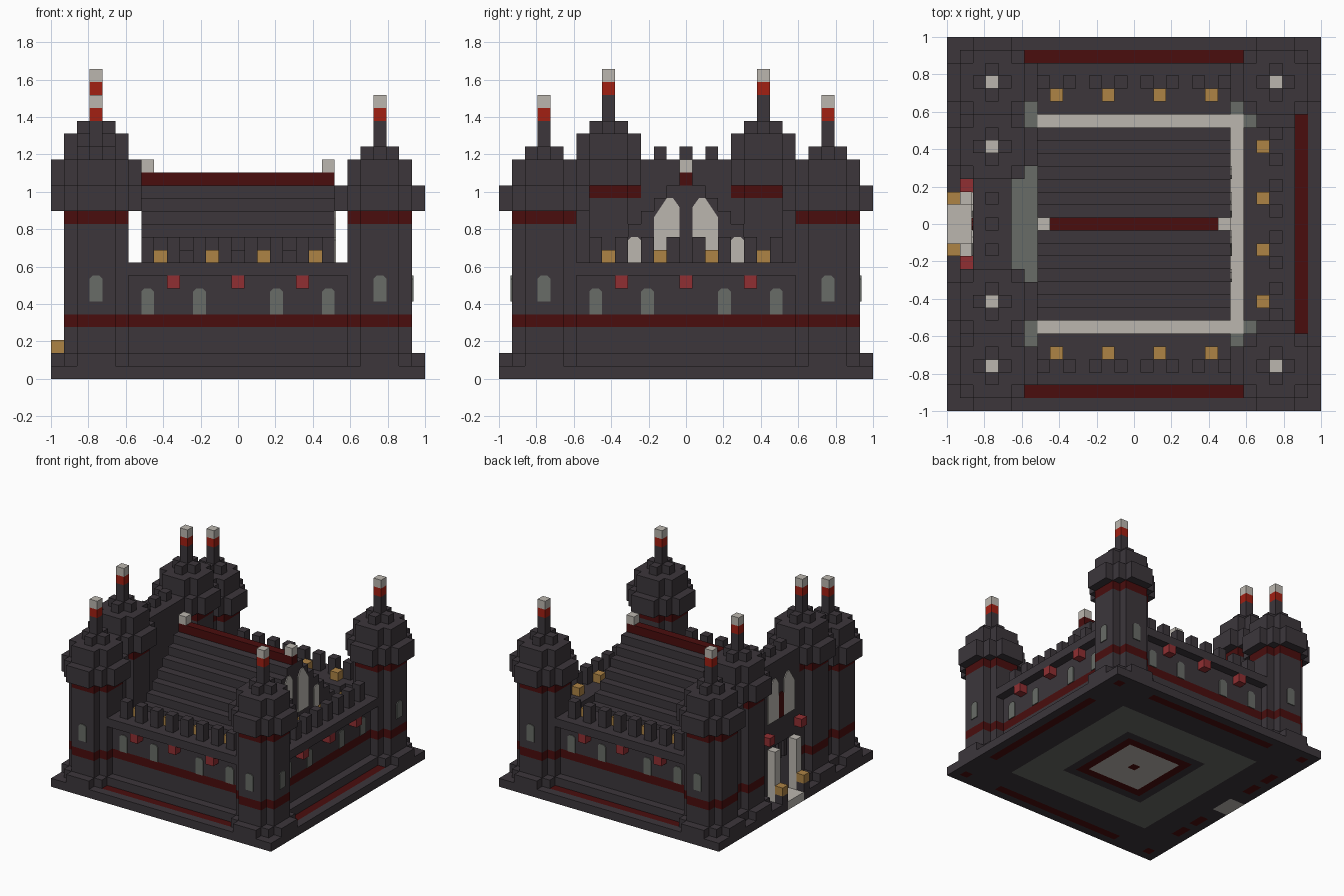
import bpy, bmesh
from mathutils import Matrix, Vector
from math import pi

cube = bpy.data.objects.get("Cube")
if cube:
    bpy.data.objects.remove(cube, do_unlink=True)

U = 2 / 29  # one block; all sizes below are in blocks from the centre


def material(name, rgb):
    m = bpy.data.materials.new(name)
    m.use_nodes = True
    m.diffuse_color = (*rgb, 1)
    m.node_tree.nodes["Principled BSDF"].inputs["Base Color"].default_value = (*rgb, 1)
    return m


STONE = material("dark_stone", (0.045, 0.037, 0.044))
MAROON = material("maroon", (0.068, 0.004, 0.004))
RED = material("bright_red", (0.36, 0.014, 0.006))
PALE = material("pale_stone", (0.5, 0.47, 0.43))
GOLD = material("gold", (0.42, 0.23, 0.06))
GREY = material("grey_stone", (0.14, 0.15, 0.135))
LANTERN = material("lantern_red", (0.28, 0.028, 0.032))


def finish(bm, name, mats, turn=0):
    bmesh.ops.recalc_face_normals(bm, faces=bm.faces)
    bm.transform(Matrix.Rotation(turn * pi / 2, 4, 'Z') @ Matrix.Scale(U, 4))
    mesh = bpy.data.meshes.new(name)
    bm.to_mesh(mesh)
    bm.free()
    for m in mats:
        mesh.materials.append(m)
    ob = bpy.data.objects.new(name, mesh)
    bpy.context.collection.objects.link(ob)
    return ob


def boxes(name, mat, items, turn=0):
    """Boxes given as x range, y range, z range; turn counts quarter turns."""
    bm = bmesh.new()
    for lo_hi in items:
        lo, hi = Vector(lo_hi[0::2]), Vector(lo_hi[1::2])
        size = hi - lo
        bmesh.ops.create_cube(bm, size=1, matrix=Matrix.Translation((lo + hi) / 2)
                              @ Matrix.Diagonal((*size, 1)))
    return finish(bm, name, [mat], turn)


def extrude_outline(bm, points, offset):
    face = bm.faces.new([bm.verts.new(p) for p in points])
    new = bmesh.ops.extrude_face_region(bm, geom=[face])["geom"]
    bmesh.ops.translate(bm, vec=offset,
                        verts=[v for v in new if isinstance(v, bmesh.types.BMVert)])


def plates(name, mat, outlines, face, turn=0):
    """Thin plates on the outer face of a wall, outlines in x and z."""
    bm = bmesh.new()
    for pts in outlines:
        extrude_outline(bm, [(x, -face, z) for x, z in pts], (0, -0.1, 0))
    return finish(bm, name, [mat], turn)


def arch(x, z0, z1, w=0.5, c=0.25):
    return [(x - w, z0), (x + w, z0), (x + w, z1 - c), (x + w - c, z1),
            (x - w + c, z1), (x - w, z1 - c)]


def mirrored(pts):
    return [pts, [(-x, z) for x, z in pts]]


def disc(name, mat, cx, cy, width, z0, z1):
    """Block-stepped round prism of odd width."""
    r = width / 2
    quarter = {1: [(r, r)],
               3: [(r, r - 1), (r - 1, r - 1), (r - 1, r)],
               5: [(r, r - 1), (r - 1, r - 1), (r - 1, r)],
               7: [(r, r - 2), (r - 1, r - 2), (r - 1, r - 1), (r - 2, r - 1), (r - 2, r)]}[width]
    pts = []
    for _ in range(4):
        pts += quarter
        quarter = [(-y, x) for x, y in quarter]
    bm = bmesh.new()
    extrude_outline(bm, [(cx + x, cy + y, z0) for x, y in pts], (0, 0, z1 - z0))
    return finish(bm, name, [mat])


# Floor slab, coloured by block position
bm = bmesh.new()
bmesh.ops.create_grid(bm, x_segments=29, y_segments=29, size=14.5)
top = bmesh.ops.extrude_face_region(bm, geom=bm.faces[:])["geom"]
bmesh.ops.translate(bm, vec=(0, 0, 1), verts=[v for v in top if isinstance(v, bmesh.types.BMVert)])
for f in bm.faces:
    p = f.calc_center_median()
    ax, ay = abs(p.x), abs(p.y)
    near, far = min(ax, ay), max(ax, ay)
    side = 0.1 < p.z < 0.9
    if p.x < -12.5 and ay < 1.5:
        f.material_index = 2
    elif side:
        f.material_index = 0
    elif 12.5 < far < 13.5:
        if p.x < -12.5 and near < 12.5:
            strip = int(near + 0.5) in (4, 5, 7, 8)
        else:
            strip = near < 8.5 or near > 12.5
        f.material_index = 1 if strip else 0
    elif far < 9.5:
        if far < 0.5 or 3.5 < far < 4.5:
            f.material_index = 1
        elif far < 3.5:
            f.material_index = 2
        elif far > 5.5:
            f.material_index = 3
finish(bm, "floor_slab", [STONE, MAROON, PALE, GREY])

# Curtain walls on the three closed sides
for turn, label in enumerate(("front", "right", "back")):
    for part, mat, z0, z1 in (("lower", STONE, 1, 4), ("band", MAROON, 4, 5), ("upper", STONE, 5, 9)):
        boxes(f"{label}_wall_{part}", mat, [(-7.5, 7.5, -11.5, -8.5, z0, z1),
                                            (-9.5, -7.5, -11.5, -9.5, z0, z1),
                                            (7.5, 9.5, -11.5, -9.5, z0, z1)], turn)
    boxes(f"{label}_ledge_and_plinth", STONE, [(-8.5, 8.5, -12.5, -11.5, 8, 9),
                                               (-8.5, 8.5, -12.5, -11.5, 1, 2)], turn)
    boxes(f"{label}_battlements", STONE,
          [(x - .5, x + .5, -11.5, -10.5, 9, 11) for x in range(-7, 8, 2)], turn)
    boxes(f"{label}_walkway_lamps", GOLD,
          [(x - .5, x + .5, -10.5, -9.5, 9, 10) for x in (-6, -2, 2, 6)], turn)
    boxes(f"{label}_red_lanterns", LANTERN,
          [(x - .5, x + .5, -12.5, -11.5, 7, 8) for x in (-5, 0, 5)], turn)
    plates(f"{label}_wall_windows", GREY, [arch(x, 5, 7) for x in (-7, -3, 3, 7)], 11.5, turn)
    plates(f"{label}_tower_windows", GREY, [arch(x, 6, 8) for x in (-11, 11)], 13.5, turn)


# Towers: four corner towers and two taller gate towers
def tower(label, cx, cy, lift):
    layers = [("foot", STONE, 7, 1, 2), ("lower_shaft", STONE, 5, 2, 4),
              ("low_band", MAROON, 5, 4, 5), ("shaft", STONE, 5, 5, 12 + lift),
              ("high_band", MAROON, 5, 12 + lift, 13 + lift),
              ("cap", STONE, 7, 13 + lift, 15 + lift), ("dome", STONE, 5, 15 + lift, 17 + lift),
              ("dome_top", STONE, 3, 17 + lift, 18 + lift), ("spire", STONE, 1, 18 + lift, 20 + lift),
              ("spire_red", RED, 1, 20 + lift, 21 + lift), ("spire_tip", PALE, 1, 21 + lift, 22 + lift)]
    for part, mat, width, z0, z1 in layers:
        disc(f"{label}_{part}", mat, cx, cy, width, z0, z1)


for sy, end in ((-1, "front"), (1, "back")):
    tower(f"{end}_left_tower", 11, 11 * sy, 0)
    tower(f"{end}_right_tower", -11, 11 * sy, 0)
    tower(f"{end}_gate_tower", -11, 6 * sy, 2)

# Great hall with stepped roof
boxes("hall_body", STONE, [(-7.5, 7.5, -6.5, 6.5, 1, 8)])
boxes("hall_roof", STONE, [(-7.5, 7.5, -d - .5, d + .5, 15 - d, 16 - d) for d in range(1, 8)])
boxes("roof_ridge", MAROON, [(-7.5, 7.5, -.5, .5, 15, 16)])
boxes("ridge_ends", PALE, [(s * 7 - .5, s * 7 + .5, -.5, .5, 16, 17) for s in (-1, 1)])
boxes("courtyard_kerb", PALE, [(-7.5, 8.5, 7.5, 8.5, 1, 1.1), (-7.5, 8.5, -8.5, -7.5, 1, 1.1),
                               (7.5, 8.5, -7.5, 7.5, 1, 1.1)])
half_window = [(.5, 9), (2.5, 9), (2.5, 12.5), (1.5, 14), (1, 14), (.5, 13.3)]
plates("gable_windows", PALE, mirrored(half_window) + mirrored(arch(4, 5, 11)), 7.5, 1)

# Gatehouse between the tall towers
GATE = 3
boxes("gate_wall", STONE, [(-3.5, 3.5, -12.5, -9.5, 7, 17), (-3.5, 3.5, -10.5, -9.5, 1, 7),
                           (-3.5, -1.5, -12.5, -10.5, 1, 7), (1.5, 3.5, -12.5, -10.5, 1, 7)], GATE)
boxes("gate_battlements", STONE, [(x - .5, x + .5, -11.5, -10.5, 17, 18) for x in (-2, 0, 2)], GATE)
boxes("gate_pillars", PALE, [(x - .5, x + .5, -13.5, -12.5, 1, 7) for x in (-2, 2)], GATE)
boxes("gate_grille", STONE, [(x - .25, x + .25, -12.4, -12, 5, 7) for x in (-1, 0, 1)], GATE)
boxes("gate_lamp_posts", STONE, [(x - .5, x + .5, -14.5, -13.5, 1, 2) for x in (-2, 2)], GATE)
boxes("gate_lamps", GOLD, [(x - .5, x + .5, -14.5, -13.5, 2, 3) for x in (-2, 2)], GATE)
boxes("gate_lanterns", LANTERN, [(x - .5, x + .5, -13.5, -12.5, 8, 9) for x in (-3, 3)], GATE)
plates("gate_window", PALE, mirrored([(x, z + 1) for x, z in half_window]), 12.5, GATE)
plates("gate_banner", MAROON, [arch(0, 10, 13, .45)], 12.5, GATE)
